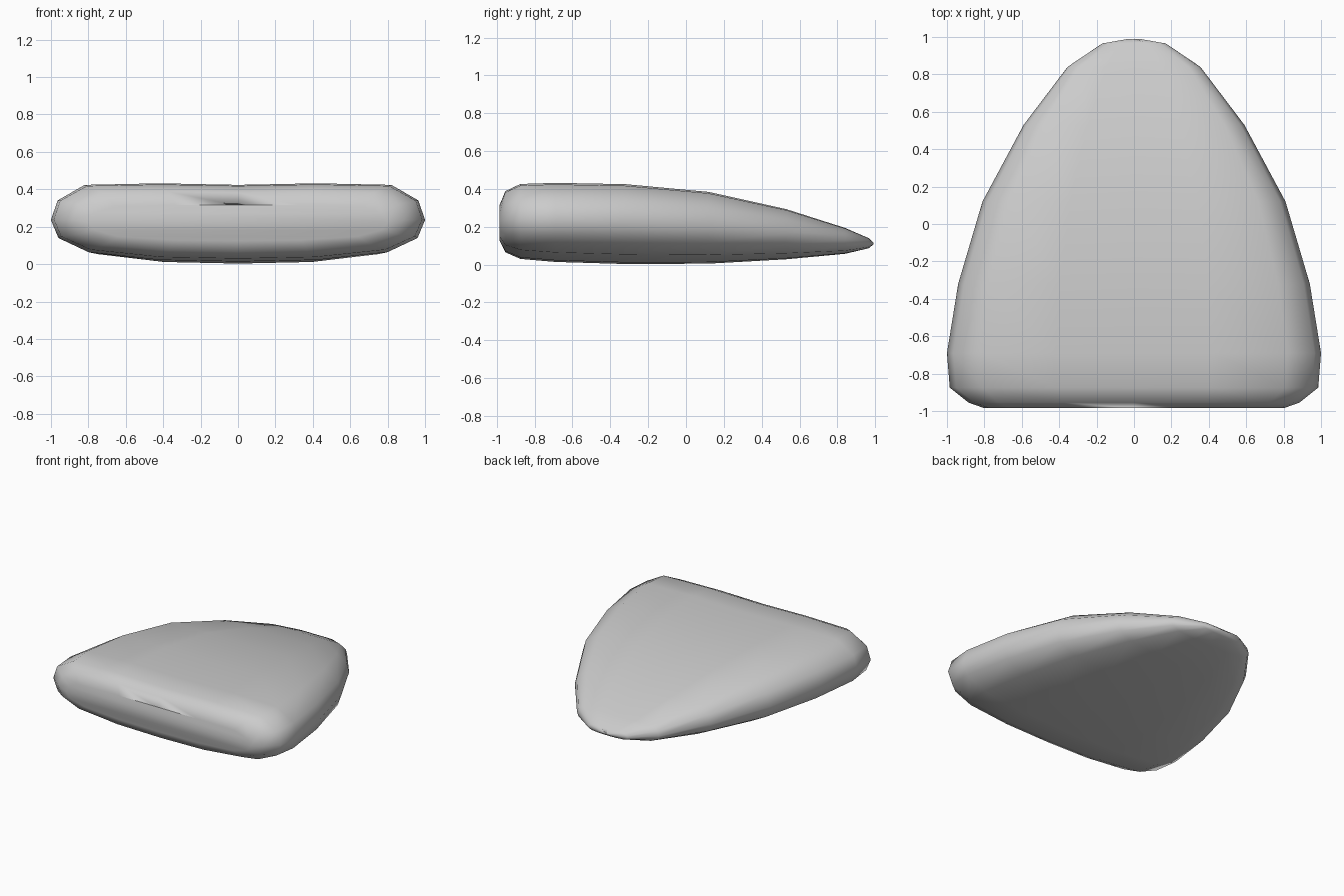
import bpy, bmesh

if "Cube" in bpy.data.objects:
    bpy.data.objects.remove(bpy.data.objects["Cube"])

# Half cross-section, bottom centre to top centre: (fraction of half width, fraction of height)
HALF = [(0, 0), (0.42, 0.02), (0.8, 0.12), (0.96, 0.30), (1, 0.53),
        (0.965, 0.78), (0.82, 0.98), (0.42, 1.0), (0, 0.98)]
RING = HALF + [(-x, z) for x, z in HALF[-2:0:-1]]

# Stations from blunt front to thin nose: (y, half width, bottom z, top z)
STATIONS = [
    (-0.985, 0.80, 0.125, 0.315),
    (-0.955, 0.885, 0.065, 0.388),
    (-0.875, 0.985, 0.030, 0.426),
    (-0.69, 1.0, 0.014, 0.432),
    (-0.32, 0.94, 0.003, 0.425),
    (0.12, 0.81, 0.005, 0.384),
    (0.53, 0.59, 0.028, 0.293),
    (0.84, 0.355, 0.057, 0.194),
    (0.965, 0.17, 0.086, 0.140),
    (0.99, 0.03, 0.106, 0.116),
]

# Wedge cushion: loft the rings and close both ends
bm = bmesh.new()
rings = []
for y, w, zb, zt in STATIONS:
    rings.append([bm.verts.new((fx * w, y, zb + fz * (zt - zb))) for fx, fz in RING])
n = len(RING)
for a, b in zip(rings, rings[1:]):
    for i in range(n):
        j = (i + 1) % n
        bm.faces.new((a[i], a[j], b[j], b[i]))
half = len(HALF) - 1
for ring in (rings[0], rings[-1]):
    # end caps as strips across the ring
    for k in range(half):
        loop = [ring[k], ring[k + 1], ring[-k - 1] if k + 1 < half else None,
                ring[-k] if k else None]
        bm.faces.new([v for v in loop if v])
bmesh.ops.recalc_face_normals(bm, faces=bm.faces)
mesh = bpy.data.meshes.new("wedge_cushion")
bm.to_mesh(mesh)
bm.free()
mesh.shade_smooth()
obj = bpy.data.objects.new("wedge_cushion", mesh)
bpy.context.collection.objects.link(obj)
